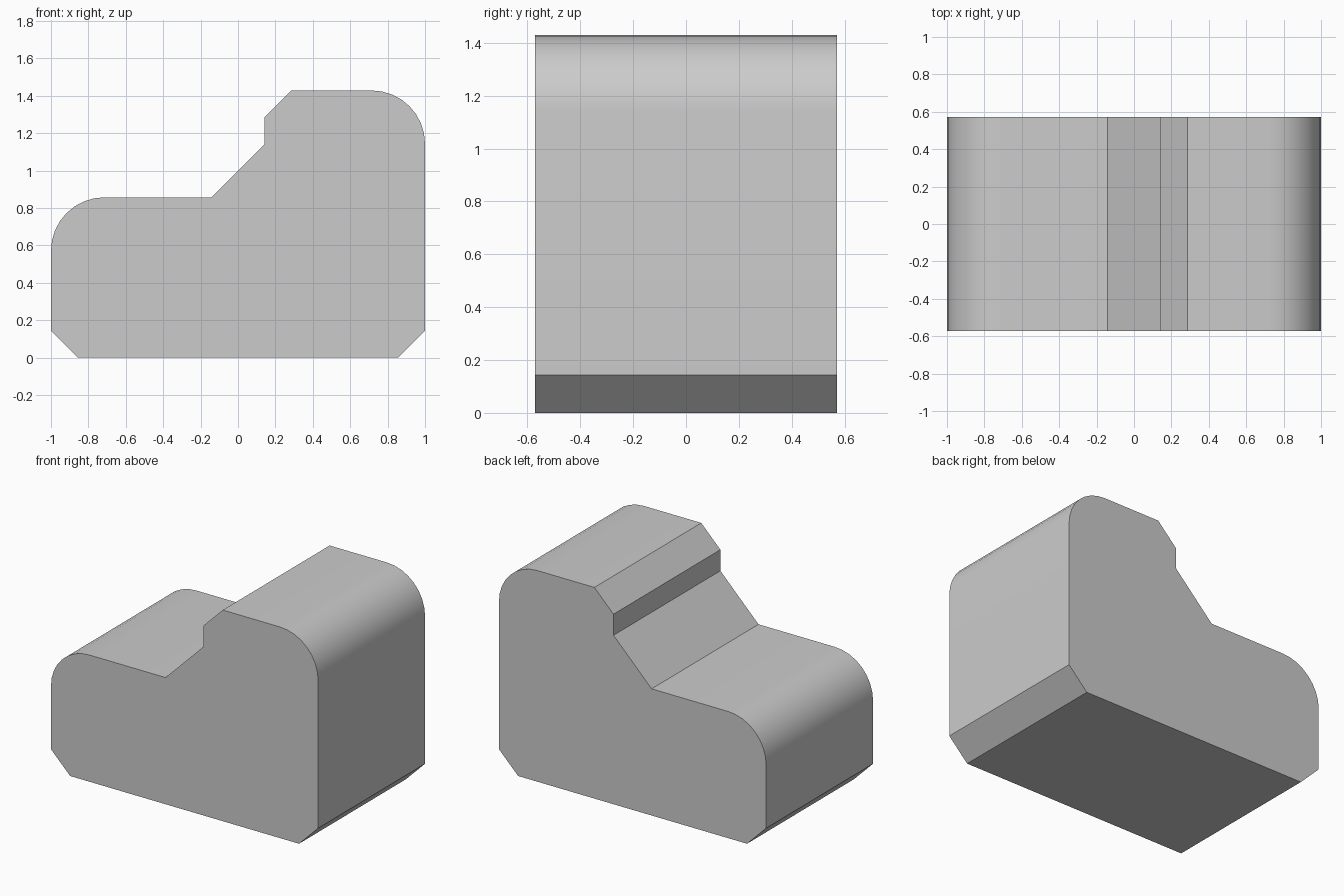
import bpy
import bmesh
from math import cos, sin, pi, radians

cube = bpy.data.objects.get("Cube")
if cube:
    bpy.data.objects.remove(cube, do_unlink=True)

U = 1 / 7            # module: the body is 14 x 8 x 10 modules
HALF_DEPTH = 4 * U
STEPS = 8            # segments per rounded corner


def arc(cx, cz, radius, start, end):
    """Points along a circular corner, in modules."""
    angles = [start + (end - start) * i / STEPS for i in range(STEPS + 1)]
    return [(cx + radius * cos(a), cz + radius * sin(a)) for a in angles]


# Side profile, counter-clockwise: base, high rounded end, notch, low rounded end
profile = [(-6, 0), (6, 0), (7, 1)]
profile += arc(5, 8, 2, 0, pi / 2)
profile += [(2, 10), (1, 9), (1, 8), (-1, 6)]
profile += arc(-5, 4, 2, pi / 2, pi)
profile += [(-7, 1)]

# Extrude the profile through the depth
bm = bmesh.new()
front = bm.faces.new([bm.verts.new((x * U, -HALF_DEPTH, z * U)) for x, z in profile])
ext = bmesh.ops.extrude_face_region(bm, geom=[front], use_keep_orig=True)
back_verts = [g for g in ext["geom"] if isinstance(g, bmesh.types.BMVert)]
bmesh.ops.translate(bm, verts=back_verts, vec=(0, 2 * HALF_DEPTH, 0))
bmesh.ops.recalc_face_normals(bm, faces=bm.faces)
mesh = bpy.data.meshes.new("stepped_block")
bm.to_mesh(mesh)
bm.free()

block = bpy.data.objects.new("stepped_block", mesh)
bpy.context.collection.objects.link(block)

# Single grey finish
grey = bpy.data.materials.new("light_grey")
grey.use_nodes = True
colour = (0.6, 0.6, 0.6, 1)
grey.diffuse_color = colour
grey.node_tree.nodes["Principled BSDF"].inputs["Base Color"].default_value = colour
mesh.materials.append(grey)

# Smooth corners, crisp chamfers
bpy.ops.object.select_all(action="DESELECT")
block.select_set(True)
bpy.context.view_layer.objects.active = block
bpy.ops.object.shade_smooth_by_angle(angle=radians(30))
